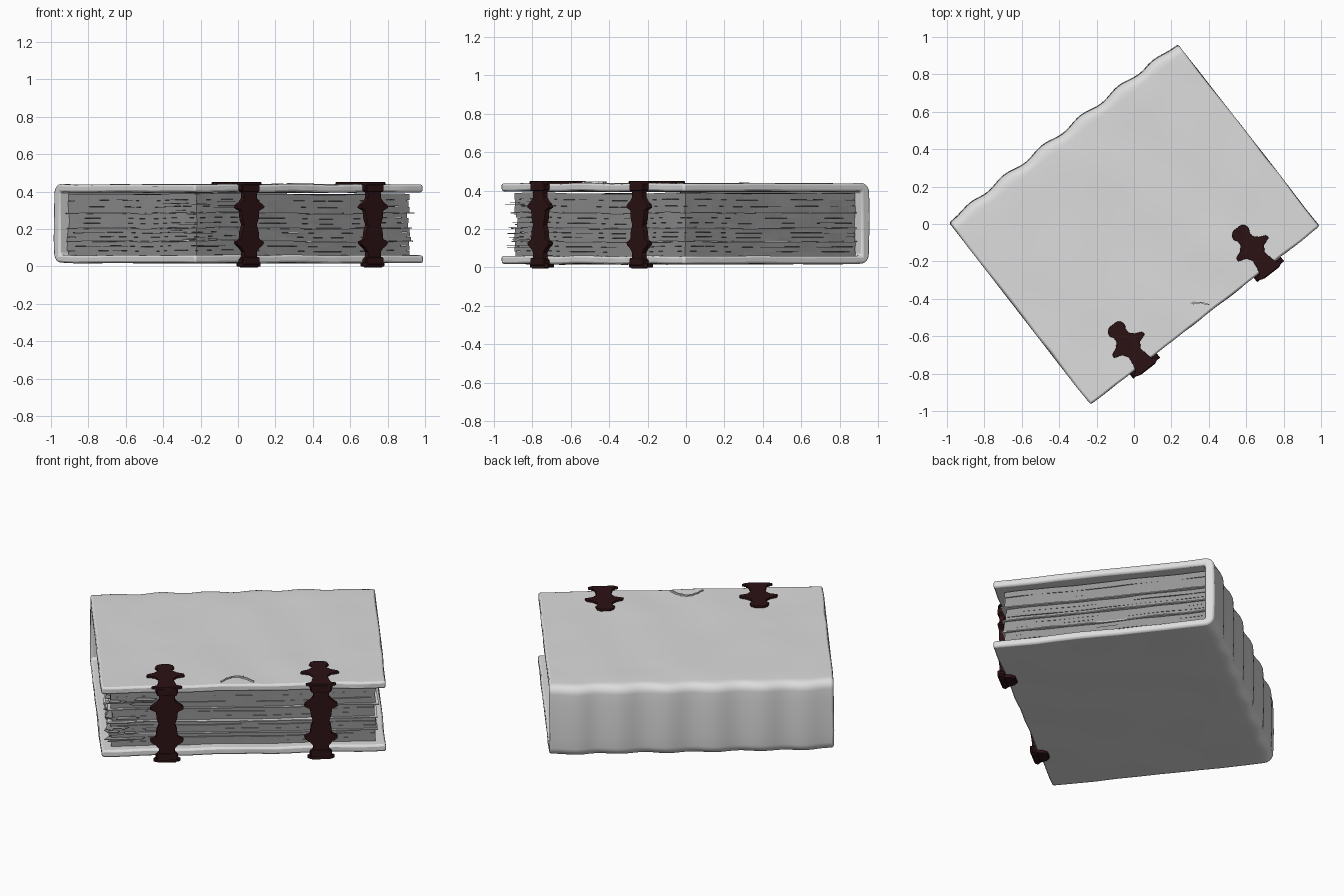
import bpy, bmesh, math, random
from mathutils import Vector, noise

random.seed(4)
if "Cube" in bpy.data.objects:
    bpy.data.objects.remove(bpy.data.objects["Cube"])

TURN = math.radians(37.9)      # the whole book lies turned on the ground
HALF_X, HALF_Y = 0.775, 0.62   # half height and half width of the covers
LOW, HIGH, THICK = 0.018, 0.438, 0.042


def material(name, rgb):
    m = bpy.data.materials.new(name)
    m.use_nodes = True
    m.diffuse_color = (*rgb, 1)
    m.node_tree.nodes["Principled BSDF"].inputs["Base Color"].default_value = (*rgb, 1)
    return m


GREY = material("pale grey cover", (0.72, 0.72, 0.72))
PAGE = material("grey paper", (0.3, 0.3, 0.3))
METAL = material("dark red metal", (0.025, 0.006, 0.007))


def finish(name, bm, mat, smooth=False, bevel=0):
    bmesh.ops.recalc_face_normals(bm, faces=bm.faces)
    me = bpy.data.meshes.new(name)
    bm.to_mesh(me)
    bm.free()
    me.materials.append(mat)
    ob = bpy.data.objects.new(name, me)
    bpy.context.collection.objects.link(ob)
    ob.rotation_euler.z = TURN
    if smooth:
        bpy.ops.object.select_all(action="DESELECT")
        ob.select_set(True)
        bpy.context.view_layer.objects.active = ob
        bpy.ops.object.shade_smooth_by_angle(angle=math.radians(40))
    if bevel:
        mod = ob.modifiers.new("soft edges", "BEVEL")
        mod.width, mod.segments = bevel, 2
        mod.limit_method, mod.angle_limit = "ANGLE", math.radians(45)
    return ob


def wave(x, y, z, scale):
    return noise.noise(Vector((x * scale, y * scale, z * scale)))


# Cover: a C-shaped profile swept along the spine, with raised bands
def cover_profile():
    r = 0.05
    steps = [i / 10 for i in range(11)]
    spine_y = HALF_Y - 0.01
    start, stop = -HALF_Y, spine_y - r
    pts = [(start + (stop - start) * t, LOW) for t in steps]
    for a in range(-75, 0, 15):
        c, s = math.cos(math.radians(a)), math.sin(math.radians(a))
        pts.append((stop + r * c, LOW + r + r * s))
    pts += [(spine_y + 0.004 * math.sin(math.pi * t), LOW + r + (HIGH - LOW - 2 * r) * t)
            for t in steps[::2]]
    for a in range(15, 90, 15):
        c, s = math.cos(math.radians(a)), math.sin(math.radians(a))
        pts.append((stop + r * c, HIGH - r + r * s))
    pts += [(stop - (stop - start) * t, HIGH) for t in steps]
    pts += [(start + (stop - start) * t, HIGH - THICK) for t in steps]
    pts += [(stop - (stop - start) * t, LOW + THICK) for t in steps]
    return pts


def make_cover():
    bm = bmesh.new()
    profile, n, rings = cover_profile(), 72, []
    for i in range(n + 1):
        t = i / n
        x = HALF_X * (2 * t - 1)
        fade = min(1, 8 * t, 8 * (1 - t))
        band = 0.018 * fade * (0.5 - 0.5 * math.cos(2 * math.pi * 6 * t)) + 0.004 * fade
        ring = []
        for y, z in profile:
            dy = band if y > HALF_Y - 0.05 else 0
            if y < 0.1 - HALF_Y:
                dy += 0.005 * wave(x, 0, z, 7)
            dx = 0.006 * wave(y, 1, z, 6) if i in (0, n) else 0
            dz = 0.006 * wave(x, y, round(z), 4)
            ring.append(bm.verts.new((x + dx, y + dy, z + dz)))
        rings.append(ring)
    count = len(profile)
    for a, b in zip(rings, rings[1:]):
        for j in range(count):
            k = (j + 1) % count
            bm.faces.new((a[j], a[k], b[k], b[j]))
    bm.faces.new(rings[0])
    bm.faces.new(rings[-1])
    finish("cover", bm, GREY, smooth=True, bevel=0.011)


make_cover()


# Pages: stacked slabs with wavy, ragged edges
def slab(bm, z0, z1, inset, ragged, seed):
    nx, ny = 36, 26
    x1 = HALF_X - inset
    y0, y1 = inset - HALF_Y, HALF_Y - 0.065
    edge = [(-x1 + 2 * x1 * i / nx, y0) for i in range(nx)]
    edge += [(x1, y0 + (y1 - y0) * i / ny) for i in range(ny)]
    edge += [(x1, y1), (-x1, y1)]
    edge += [(-x1, y1 - (y1 - y0) * i / ny) for i in range(1, ny)]
    low, top = [], []
    for x, y in edge:
        k = 1 + ragged * wave(x, y, seed, 6)
        lift = 0.008 * wave(x, y, 3, 3)
        px, py = x * k, min(y * k, y1)
        low.append(bm.verts.new((px, py, z0 + lift)))
        top.append(bm.verts.new((px, py, z1 + lift)))
    bm.faces.new(low[::-1])
    bm.faces.new(top)
    for j in range(len(low)):
        k = (j + 1) % len(low)
        bm.faces.new((low[j], low[k], top[k], top[j]))


FLOOR, CEILING = LOW + THICK - 0.002, HIGH - THICK - 0.008
GATHER = [FLOOR, 0.135, 0.205, 0.285, CEILING]
bm = bmesh.new()
for g, (za, zb) in enumerate(zip(GATHER, GATHER[1:])):
    layers = 3
    for i in range(layers):
        step = (zb - za) / layers
        slab(bm, za + step * i, za + step * (i + 1) - 0.001,
             0.05 + random.uniform(0, 0.012), 0.01, g + i * 0.25)
finish("page_block", bm, PAGE)

# Pale loose leaves sticking out between the gatherings
bm = bmesh.new()
for i, z in enumerate(GATHER[1:-1]):
    slab(bm, z - 0.003, z + 0.003, 0.04, 0.014, 9 + i)
finish("loose_leaves", bm, GREY)


def sliver(bm, x, y, z, length, width, angle, height=0.003):
    # Thin pointed strip
    c, s = math.cos(angle), math.sin(angle)
    base = [(-length, -width), (length * 0.6, -width), (length, 0), (-length * 0.7, width)]
    rows = [[bm.verts.new((x + a * c - b * s, y + a * s + b * c, z + h)) for a, b in base]
            for h in (0, height)]
    bm.faces.new(rows[0][::-1])
    bm.faces.new(rows[1])
    for j in range(4):
        k = (j + 1) % 4
        bm.faces.new((rows[0][j], rows[0][k], rows[1][k], rows[1][j]))


# Frayed paper at the worn corner
bm = bmesh.new()
for i in range(26):
    z = random.uniform(0.1, 0.36)
    if i % 2:
        sliver(bm, random.uniform(-0.72, -0.5), 0.045 - HALF_Y, z,
               random.uniform(0.03, 0.09), 0.02, random.uniform(-0.15, 0.15))
    else:
        sliver(bm, 0.045 - HALF_X, random.uniform(-0.56, -0.35), z,
               random.uniform(0.03, 0.08), 0.02, math.pi / 2 + random.uniform(-0.15, 0.15))
finish("frayed_paper", bm, PAGE)

# Torn flakes on the upper cover
bm = bmesh.new()
for i in range(6):
    sliver(bm, -0.11 + 0.03 * i, -0.57 + 0.05 * math.sin(i * 0.63), HIGH - 0.002,
           0.025, 0.005, 0.9 - 0.35 * i, 0.011)
finish("cover_flakes", bm, GREY)


# Clasps: mirrored width profiles (position, half width) made into plates
TOP_PLATE = [(-0.655, 0.06), (-0.64, 0.084), (-0.625, 0.055), (-0.59, 0.046), (-0.545, 0.04),
             (-0.515, 0.06), (-0.5, 0.105), (-0.48, 0.1), (-0.465, 0.065), (-0.44, 0.04),
             (-0.415, 0.04), (-0.395, 0.052), (-0.37, 0.046), (-0.355, 0.025)]
BOTTOM_PLATE = [(-0.655, 0.06), (-0.64, 0.075), (-0.62, 0.055), (-0.585, 0.045), (-0.565, 0.025)]
HALF_STRAP = [(0.0, 0.043), (0.03, 0.055), (0.055, 0.058), (0.075, 0.06), (0.09, 0.092),
              (0.105, 0.088), (0.125, 0.06), (0.145, 0.043), (0.17, 0.043), (0.185, 0.06),
              (0.215, 0.062), (0.228, 0.05)]
STRAP = [(0.222 - d, w) for d, w in HALF_STRAP[:0:-1]] + [(0.222 + d, w) for d, w in HALF_STRAP]


def plate(name, x, widths, place, push):
    bm = bmesh.new()
    outline = [(x + w, p) for p, w in widths] + [(x - w, p) for p, w in widths[::-1]]
    face = bm.faces.new([bm.verts.new(place(a, b)) for a, b in outline])
    out = bmesh.ops.extrude_face_region(bm, geom=[face])
    bmesh.ops.translate(bm, vec=push,
                        verts=[v for v in out["geom"] if isinstance(v, bmesh.types.BMVert)])
    finish(name, bm, METAL, bevel=0.003)


for side, x in (("right", -0.42), ("left", 0.42)):
    plate(side + "_clasp_top", x, TOP_PLATE, lambda a, b: (a, b, HIGH - 0.004), (0, 0, 0.016))
    plate(side + "_clasp_bottom", x, BOTTOM_PLATE, lambda a, b: (a, b, 0.0), (0, 0, 0.02))
    plate(side + "_clasp_strap", x, STRAP, lambda a, b: (a, -0.65, b), (0, 0.03, 0))
    # Raised knuckles where the strap hinges at each cover
    for end, z in (("upper", 0.418), ("lower", 0.03)):
        bm = bmesh.new()
        bmesh.ops.create_cube(bm, size=1)
        for v in bm.verts:
            v.co = (x + v.co.x * 0.11, -0.647 + v.co.y * 0.024, z + v.co.z * 0.04)
        finish(side + "_clasp_" + end + "_knuckle", bm, METAL, bevel=0.006)
